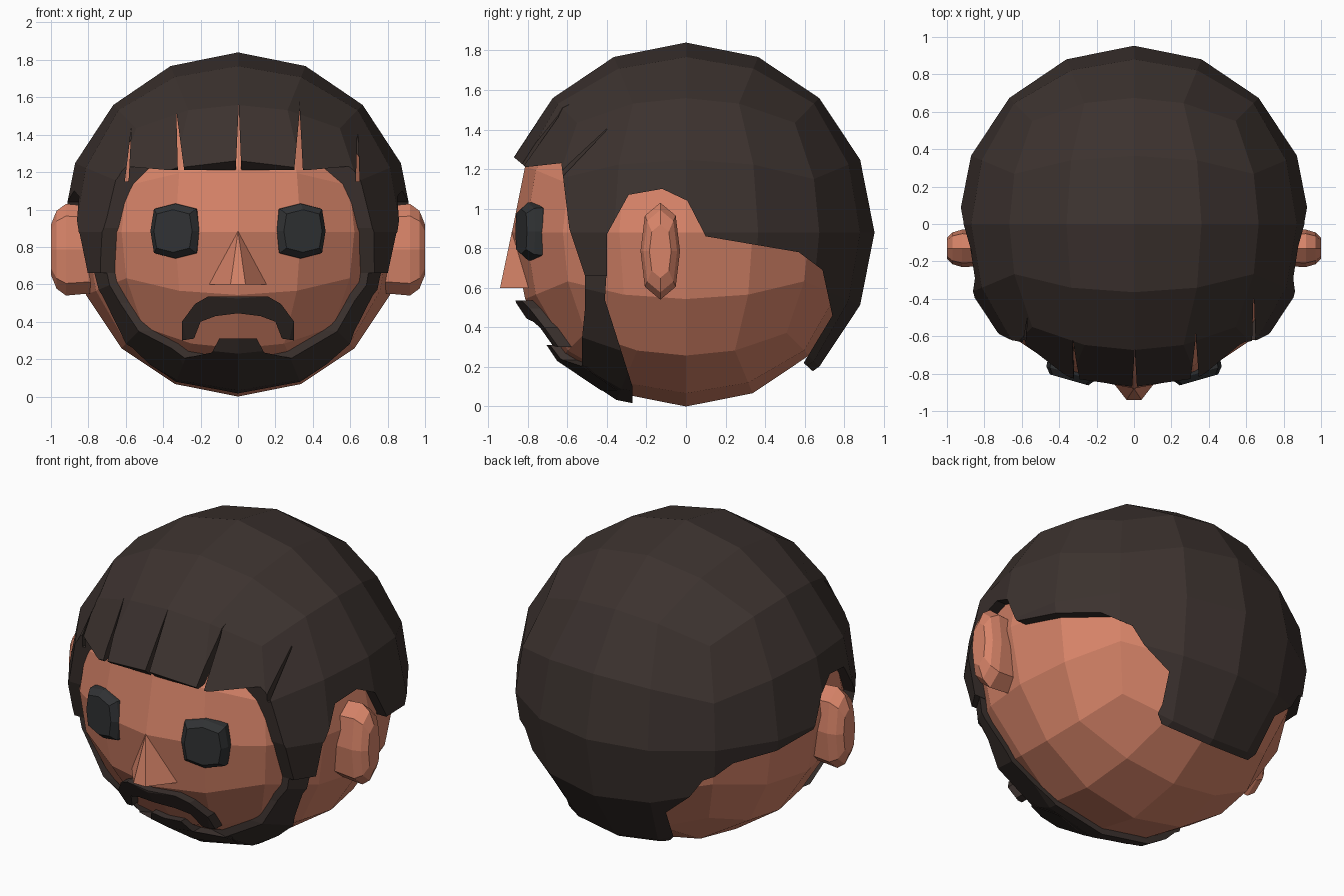
import bpy, bmesh, math
from mathutils import Vector, Matrix

if "Cube" in bpy.data.objects:
    bpy.data.objects.remove(bpy.data.objects["Cube"])

CENTRE = Vector((0, 0, 0.88))


def material(name, rgb):
    m = bpy.data.materials.new(name)
    m.diffuse_color = (*rgb, 1)
    m.use_nodes = True
    m.node_tree.nodes["Principled BSDF"].inputs["Base Color"].default_value = m.diffuse_color
    return m


SKIN = material("skin", (0.68, 0.23, 0.14))
HAIR = material("hair", (0.045, 0.032, 0.028))
EYE = material("eye", (0.030, 0.032, 0.034))


def to_object(name, bm, mat=None):
    # make every closed part face outwards
    bmesh.ops.recalc_face_normals(bm, faces=bm.faces[:])
    if bm.calc_volume(signed=True) < 0:
        bmesh.ops.reverse_faces(bm, faces=bm.faces[:])
    me = bpy.data.meshes.new(name)
    bm.to_mesh(me)
    bm.free()
    ob = bpy.data.objects.new(name, me)
    bpy.context.collection.objects.link(ob)
    if mat:
        me.materials.append(mat)
    return ob


def ball(name, size, mat=None):
    """Cube sphere with four even segments per side."""
    bm = bmesh.new()
    bmesh.ops.create_cube(bm, size=2)
    bmesh.ops.subdivide_edges(bm, edges=bm.edges[:], cuts=3, use_grid_fill=True)
    for v in bm.verts:
        d = Vector([math.tan(c * math.pi / 4) for c in v.co]).normalized()
        v.co = CENTRE + Vector([d[i] * size[i] for i in range(3)])
    return to_object(name, bm, mat)


def loft(rings):
    """Closed solid through rings of equal point count."""
    bm = bmesh.new()
    loops = [[bm.verts.new(p) for p in r] for r in rings]
    n = len(loops[0])
    for a, b in zip(loops, loops[1:]):
        for i in range(n):
            bm.faces.new((a[i], a[(i + 1) % n], b[(i + 1) % n], b[i]))
    bm.faces.new(loops[0])
    bm.faces.new(loops[-1])
    return bm


def prism(axis, outline, lo, hi):
    """Extrude a side (axis x) or front (axis y) outline."""
    def at(t):
        return [(t, u, z) if axis == "x" else (u, t, z) for u, z in outline]
    return to_object("cutter", loft([at(lo), at(hi)]))


def cut(ob, cutter, operation):
    mod = ob.modifiers.new("cut", "BOOLEAN")
    mod.operation, mod.solver, mod.object = operation, "MANIFOLD", cutter
    bpy.context.view_layer.objects.active = ob
    bpy.ops.object.modifier_apply(modifier=mod.name)
    bpy.data.objects.remove(cutter)


def shell(name, size, cutter, slits=()):
    """Thin layer around the head, trimmed to an outline."""
    ob = ball(name, size, HAIR)
    cut(ob, cutter, "INTERSECT")
    for s in slits:
        cut(ob, s, "DIFFERENCE")
    cut(ob, ball("cutter", (0.855,) * 3), "DIFFERENCE")
    return ob


def mirrored(half):
    return half + [(-x, z) for x, z in reversed(half) if x > 0]


# Head
ball("head", (0.88,) * 3, SKIN)

# Slits that split the fringe into locks: top x, top z, lower left, lower right
slits = [prism("y", [(x, z), (x0, 1.15), (x1, 1.15)], -1.3, -0.4)
         for x, z, x0, x1 in [(-0.57, 1.44, -0.605, -0.585), (-0.33, 1.53, -0.32, -0.28),
                              (0.004, 1.56, -0.015, 0.02), (0.33, 1.53, 0.295, 0.35),
                              (0.64, 1.46, 0.63, 0.65)]]

# Hair cap with sideburns and nape, trimmed by its side outline
shell("hair", (0.943, 0.953, 0.96), prism("x", [
    (-1.1, 1.40), (-0.87, 1.26), (-0.81, 1.21), (-0.63, 1.23), (-0.59, 0.90),
    (-0.51, 0.66), (-0.40, 0.66), (-0.40, 0.87), (-0.29, 1.07), (-0.12, 1.10),
    (0.007, 1.04), (0.10, 0.86), (0.57, 0.78), (0.69, 0.69), (0.74, 0.46),
    (0.595, 0.22), (0.65, 0.17), (0.75, 0.10), (1.2, 0.10), (1.2, 2.0),
    (-1.1, 2.0)], -1.3, 1.3), slits)

# Beard strap under the jaw
shell("beard", (0.917,) * 3, prism("x", [
    (-0.51, 0.70), (-0.51, 0.50), (-0.525, 0.35), (-0.525, -0.1), (-0.27, -0.1),
    (-0.27, 0.10), (-0.33, 0.29), (-0.41, 0.54), (-0.40, 0.70)], -1.3, 1.3))

# Chin tuft
shell("chin_tuft", (0.92,) * 3, prism("y", mirrored([
    (0.25, 0.08), (0.31, 0.20), (0.14, 0.235), (0.10, 0.31)]), -1.3, -0.35))

# Moustache
shell("moustache", (0.93,) * 3, prism("y", mirrored([
    (0.0, 0.445), (0.12, 0.43), (0.20, 0.40), (0.235, 0.31), (0.30, 0.30),
    (0.30, 0.40), (0.23, 0.495), (0.16, 0.535)]), -1.3, -0.4))

# Nose wedge
bm = bmesh.new()
for p in [(0, -0.88, 0.885), (0, -0.78, 0.885), (-0.165, -0.78, 0.60),
          (0.165, -0.78, 0.60), (-0.04, -0.94, 0.60), (0.04, -0.94, 0.60)]:
    bm.verts.new(p)
bmesh.ops.convex_hull(bm, input=bm.verts[:])
to_object("nose", bm, SKIN)


def octagon(w, h, cw, ch):
    return [(w, 0), (cw, ch), (0, h), (-cw, ch), (-w, 0), (-cw, -ch), (0, -h), (cw, -ch)]


for side, label in ((-1, "left"), (1, "right")):
    # Ear: tapering octagon
    rings = [[(side * x, -0.13 + u * s, 0.785 + w * s)
              for u, w in octagon(0.10, 0.245, 0.078, 0.18)]
             for x, s in [(0.78, 0.95), (0.92, 1.0), (0.97, 0.85), (1.0, 0.55)]]
    to_object("ear_" + label, loft(rings), SKIN)

    # Eye: rounded block turned to follow the face
    rings = [[(u * s, y, w * s) for u, w in octagon(0.14, 0.15, 0.12, 0.12)]
             for y, s in [(0.07, 0.9), (0.03, 1.0), (-0.01, 0.97), (-0.045, 0.76)]]
    bm = loft(rings)
    bm.transform(Matrix.Translation((side * 0.335, -0.79, 0.885))
                 @ Matrix.Rotation(side * math.radians(16), 4, "Z"))
    to_object("eye_" + label, bm, EYE)
